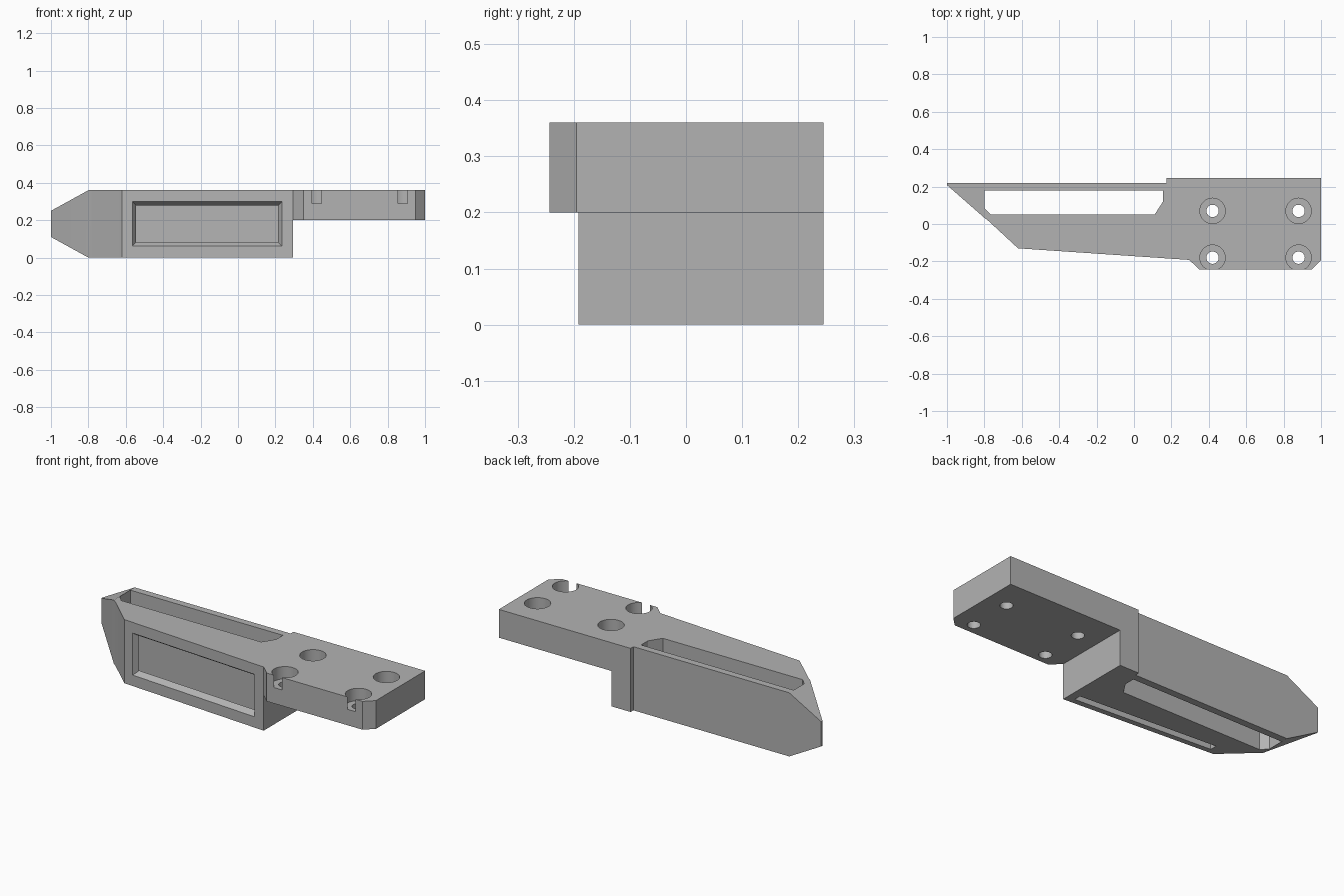
import bpy, bmesh, math

if "Cube" in bpy.data.objects:
    bpy.data.objects.remove(bpy.data.objects["Cube"])

gray = bpy.data.materials.new("light_gray")
gray.diffuse_color = (0.45, 0.45, 0.45, 1)
gray.use_nodes = True
gray.node_tree.nodes["Principled BSDF"].inputs["Base Color"].default_value = gray.diffuse_color


def loft(name, loop_a, loop_b):
    """Closed solid between two matching loops of 3D points."""
    bm = bmesh.new()
    a = [bm.verts.new(p) for p in loop_a]
    b = [bm.verts.new(p) for p in loop_b]
    bm.faces.new(a)
    bm.faces.new(b[::-1])
    n = len(a)
    for i in range(n):
        j = (i + 1) % n
        bm.faces.new((a[j], a[i], b[i], b[j]))
    bmesh.ops.recalc_face_normals(bm, faces=bm.faces)
    mesh = bpy.data.meshes.new(name)
    bm.to_mesh(mesh)
    bm.free()
    ob = bpy.data.objects.new(name, mesh)
    bpy.context.collection.objects.link(ob)
    mesh.materials.append(gray)
    return ob


def prism_z(name, pts, z0, z1):
    return loft(name, [(x, y, z0) for x, y in pts], [(x, y, z1) for x, y in pts])


def prism_y(name, pts, y0, y1):
    return loft(name, [(x, y0, z) for x, z in pts], [(x, y1, z) for x, z in pts])


def disc(cx, cy, r, n=32):
    return [(cx + r * math.cos(2 * math.pi * i / n),
             cy + r * math.sin(2 * math.pi * i / n)) for i in range(n)]


def cut(target, cutter):
    cutter.hide_render = True
    mod = target.modifiers.new("cut", 'BOOLEAN')
    mod.operation = 'DIFFERENCE'
    mod.solver = 'EXACT'
    mod.object = cutter
    bpy.context.view_layer.objects.active = target
    bpy.ops.object.modifier_apply(modifier=mod.name)
    bpy.data.objects.remove(cutter, do_unlink=True)


def front_y(x):
    """Position of the slanted front face."""
    return -0.19 - (x - 0.3) * 0.0652


# Main block with its mounting plate outline
H = 0.36
body = prism_z("mount_body", [
    (-1, 0.22), (-1, 0.208), (-0.80, 0.033), (-0.78, 0.018), (-0.62, -0.13),
    (0.295, -0.192), (0.35, -0.243), (0.95, -0.243), (1, -0.195), (1, 0.245),
    (0.175, 0.245), (0.175, 0.22)], 0, H)

# Space under the mounting plate
cut(body, prism_y("plate_cutter", [(0.295, -0.2), (1.2, -0.2), (1.2, 0.2), (0.295, 0.2)], -0.5, 0.5))

# Sloped top and bottom of the nose
for s in (1, -1):
    cut(body, prism_y("nose_cutter", [(x, 0.18 + s * z) for x, z in
                                      ((-1.1, 0.015), (-0.7, 0.235), (-1.1, 0.235))], -0.5, 0.5))

# Long through slot
cut(body, prism_z("slot_cutter", [
    (-0.8, 0.18), (0.155, 0.18), (0.155, 0.12), (0.11, 0.05),
    (-0.765, 0.05), (-0.8, 0.085)], -0.2, 0.6))

# Groove open at the bottom, behind the front window
groove = [(x, front_y(x) + d) for x, d in ((-0.58, 0.03), (0.25, 0.03), (0.25, 0.07), (-0.58, 0.07))]
cut(body, prism_z("groove_cutter", groove, -0.2, 0.3))


# Front window with bevelled frame
def window_loop(d):
    i = d * 0.02 / 0.03
    x0, x1, z0, z1 = -0.565 + i, 0.235 - i, 0.062 + i, 0.299 - i
    return [(x, front_y(x) + d, z) for x, z in ((x0, z0), (x1, z0), (x1, z1), (x0, z1))]


cut(body, loft("window_cutter", window_loop(-0.03), window_loop(0.036)))

# Four counterbored screw holes
for cx in (0.42, 0.88):
    for cy in (0.07, -0.18):
        cut(body, prism_z("bore_cutter", disc(cx, cy, 0.068), 0.29, 0.6))
        cut(body, prism_z("hole_cutter", disc(cx, cy, 0.033), 0.1, 0.5))

# Smooth hole walls, sharp edges elsewhere
bpy.ops.object.select_all(action='DESELECT')
body.select_set(True)
bpy.context.view_layer.objects.active = body
bpy.ops.object.shade_smooth_by_angle(angle=math.radians(20))
